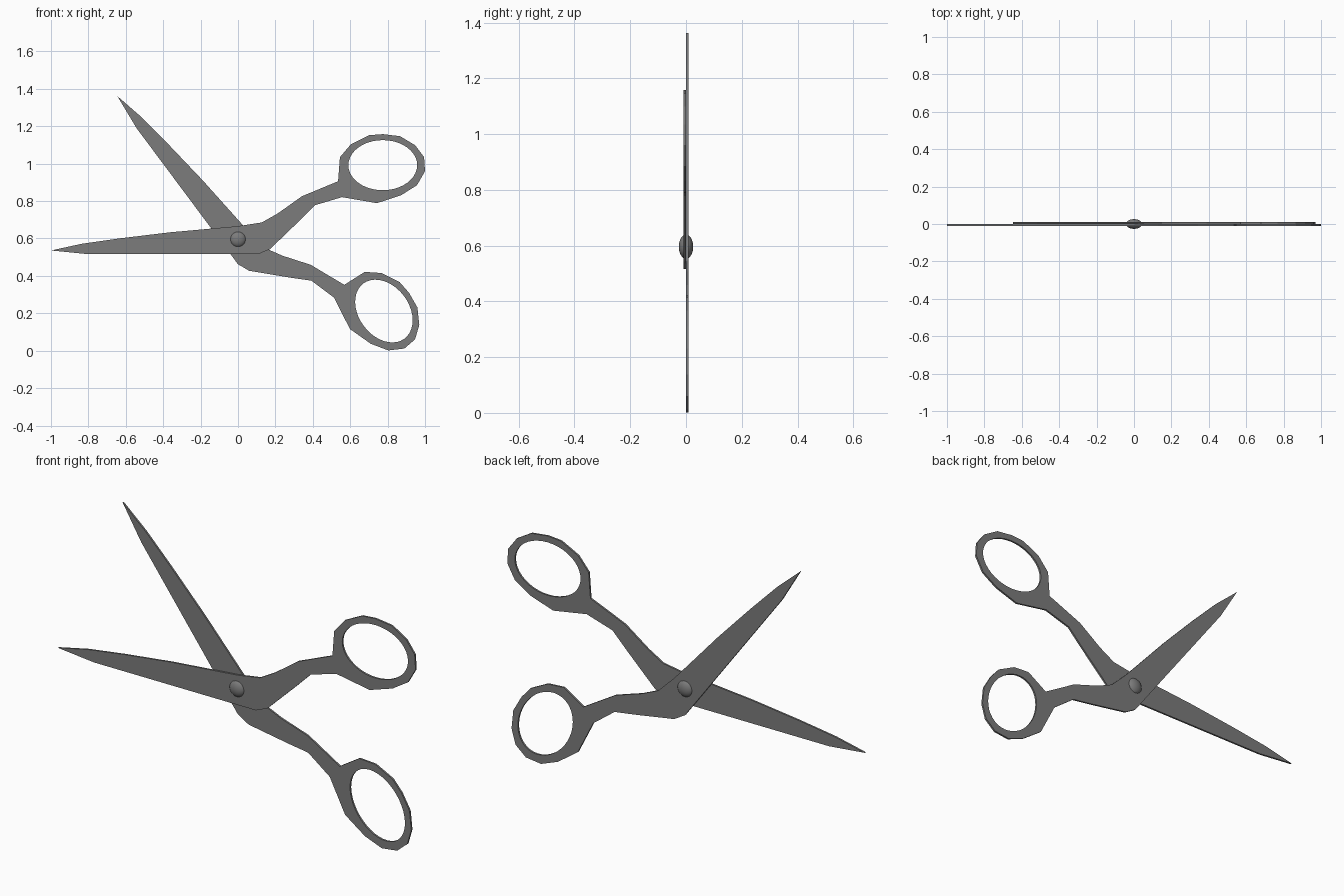
import bpy, bmesh, math
from mathutils import Matrix, Vector

cube = bpy.data.objects.get("Cube")
if cube:
    bpy.data.objects.remove(cube, do_unlink=True)

PIVOT = Vector((0, 0, 0.596))
THICK = 0.0095
OPENING = math.radians(53.3)

steel = bpy.data.materials.new("steel grey")
steel.use_nodes = True
colour = (0.2, 0.2, 0.2, 1)
steel.diffuse_color = colour
steel.node_tree.nodes["Principled BSDF"].inputs["Base Color"].default_value = colour

# Outline of one half, as x and z from the pivot
OUTLINE = [
    # back of the blade
    (-1, -.06), (-.834, -.024), (-.63, .005), (-.364, .037), (0, .07), (.128, .09),
    # upper side of the shank
    (.214, .139), (.342, .23), (.535, .31),
    # finger ring
    (.545, .439), (.604, .508), (.7, .556), (.775, .562), (.866, .551), (.947, .503),
    (.995, .439), (1, .364), (.957, .289), (.872, .235), (.743, .193),
    # lower side of the shank
    (.556, .225), (.412, .182), (.332, .102), (.171, -.053),
    # cutting edge
    (.107, -.08), (-.8, -.08),
]
# Oval finger hole
HOLE = [(.774 + .184 * math.cos(a), .396 + .134 * math.sin(a))
        for a in (math.tau * i / 40 for i in range(40))]


def make_half(name, y, angle):
    bm = bmesh.new()
    edges = []
    for loop in (OUTLINE, HOLE):
        verts = [bm.verts.new((x, y, z)) for x, z in loop]
        edges += [bm.edges.new((v, verts[i - 1])) for i, v in enumerate(verts)]
    bmesh.ops.triangle_fill(bm, edges=edges, use_beauty=True)
    slab = bmesh.ops.extrude_face_region(bm, geom=bm.faces[:])
    moved = [g for g in slab["geom"] if isinstance(g, bmesh.types.BMVert)]
    bmesh.ops.translate(bm, verts=moved, vec=(0, THICK, 0))
    bmesh.ops.recalc_face_normals(bm, faces=bm.faces[:])
    bmesh.ops.transform(bm, verts=bm.verts[:],
                        matrix=Matrix.Translation(PIVOT) @ Matrix.Rotation(angle, 4, 'Y'))
    mesh = bpy.data.meshes.new(name)
    bm.to_mesh(mesh)
    bm.free()
    mesh.materials.append(steel)
    obj = bpy.data.objects.new(name, mesh)
    bpy.context.collection.objects.link(obj)


make_half("front_blade_and_handle", -THICK - .0003, 0)
make_half("back_blade_and_handle", .0003, OPENING)

# Domed rivet through both halves
bpy.ops.mesh.primitive_uv_sphere_add(segments=32, ring_count=16, radius=1, location=PIVOT,
                                     rotation=(math.pi / 2, 0, 0))
rivet = bpy.context.object
rivet.name = "rivet"
rivet.scale = (.043, .043, .026)
rivet.data.materials.append(steel)
bpy.ops.object.shade_smooth()
